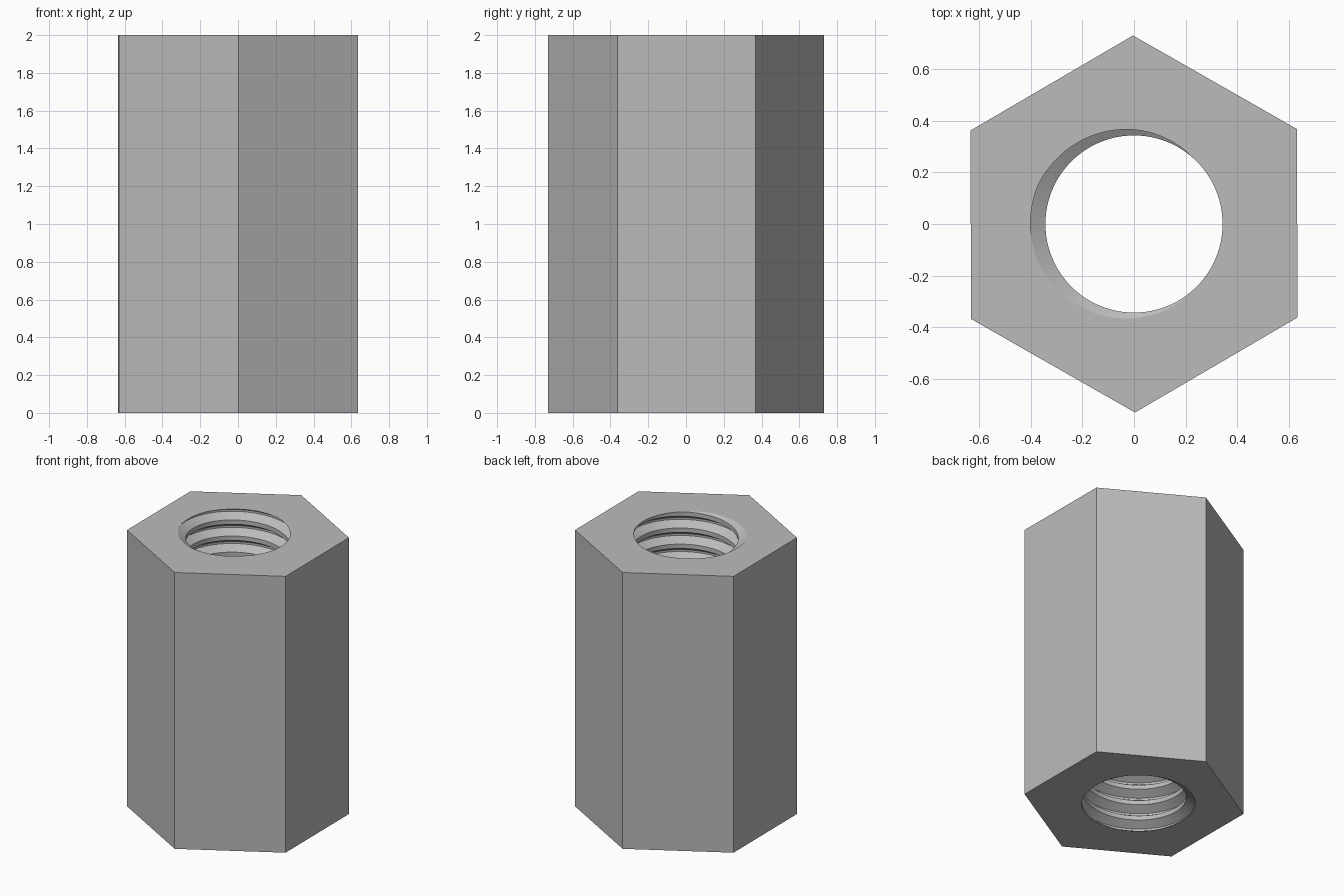
import bpy, bmesh, math

if "Cube" in bpy.data.objects:
    bpy.data.objects.remove(bpy.data.objects["Cube"])

HEIGHT, HEX_R, TURN = 2.0, 0.73, math.radians(0.3)
MINOR, MAJOR, PITCH = 0.343, 0.401, 0.1165
STEPS = 96
# Thread profile over one pitch: (axial offset in pitches, radius)
PROFILE = [(-0.135, MINOR), (0.135, MINOR), (0.44, MAJOR), (0.56, MAJOR)]

bm = bmesh.new()

# Helical bore surface, made longer than the nut
turns = math.ceil(HEIGHT / PITCH) + 4
rows = []
for k in range(turns * STEPS):
    a = math.tau * (k % STEPS) / STEPS
    z = HEIGHT + PITCH * (k / STEPS - turns + 2)
    rows.append([bm.verts.new((r * math.cos(a), r * math.sin(a), z + PITCH * o))
                 for o, r in PROFILE])
for k in range(len(rows) - STEPS - 1):
    a = rows[k] + [rows[k + STEPS][0]]
    b = rows[k + 1] + [rows[k + 1 + STEPS][0]]
    for j in range(len(PROFILE)):
        bm.faces.new((a[j], a[j + 1], b[j + 1], b[j]))

# Trim the thread flush with both ends
for z, direction in ((0, -1), (HEIGHT, 1)):
    bmesh.ops.bisect_plane(bm, geom=bm.verts[:] + bm.edges[:] + bm.faces[:], dist=1e-6,
                           plane_co=(0, 0, z), plane_no=(0, 0, direction), clear_outer=True)
bmesh.ops.remove_doubles(bm, verts=bm.verts, dist=1e-5)
rims = [[e for e in bm.edges if e.is_boundary and all(abs(v.co.z - z) < 1e-4 for v in e.verts)]
        for z in (0, HEIGHT)]

# Hexagonal outside
rings = []
for z in (0, HEIGHT):
    rings.append([bm.verts.new((HEX_R * math.cos(a), HEX_R * math.sin(a), z))
                  for a in (TURN + math.pi / 6 + i * math.pi / 3 for i in range(6))])
low, high = rings
for i in range(6):
    j = (i + 1) % 6
    bm.faces.new((low[i], low[j], high[j], high[i]))

# Flat ends between the hexagon and the bore
for ring, rim in zip(rings, rims):
    outer = [bm.edges.get((ring[i], ring[(i + 1) % 6])) for i in range(6)]
    bmesh.ops.triangle_fill(bm, edges=outer + rim, use_beauty=True)

bmesh.ops.recalc_face_normals(bm, faces=bm.faces)
mesh = bpy.data.meshes.new("threaded_hex_nut")
bm.to_mesh(mesh)
bm.free()
nut = bpy.data.objects.new("threaded_hex_nut", mesh)
bpy.context.collection.objects.link(nut)

steel = bpy.data.materials.new("plain grey steel")
steel.diffuse_color = (0.5, 0.5, 0.5, 1)
steel.use_nodes = True
steel.node_tree.nodes["Principled BSDF"].inputs["Base Color"].default_value = steel.diffuse_color
mesh.materials.append(steel)

bpy.context.view_layer.objects.active = nut
nut.select_set(True)
bpy.ops.object.shade_smooth_by_angle(angle=math.radians(30))
